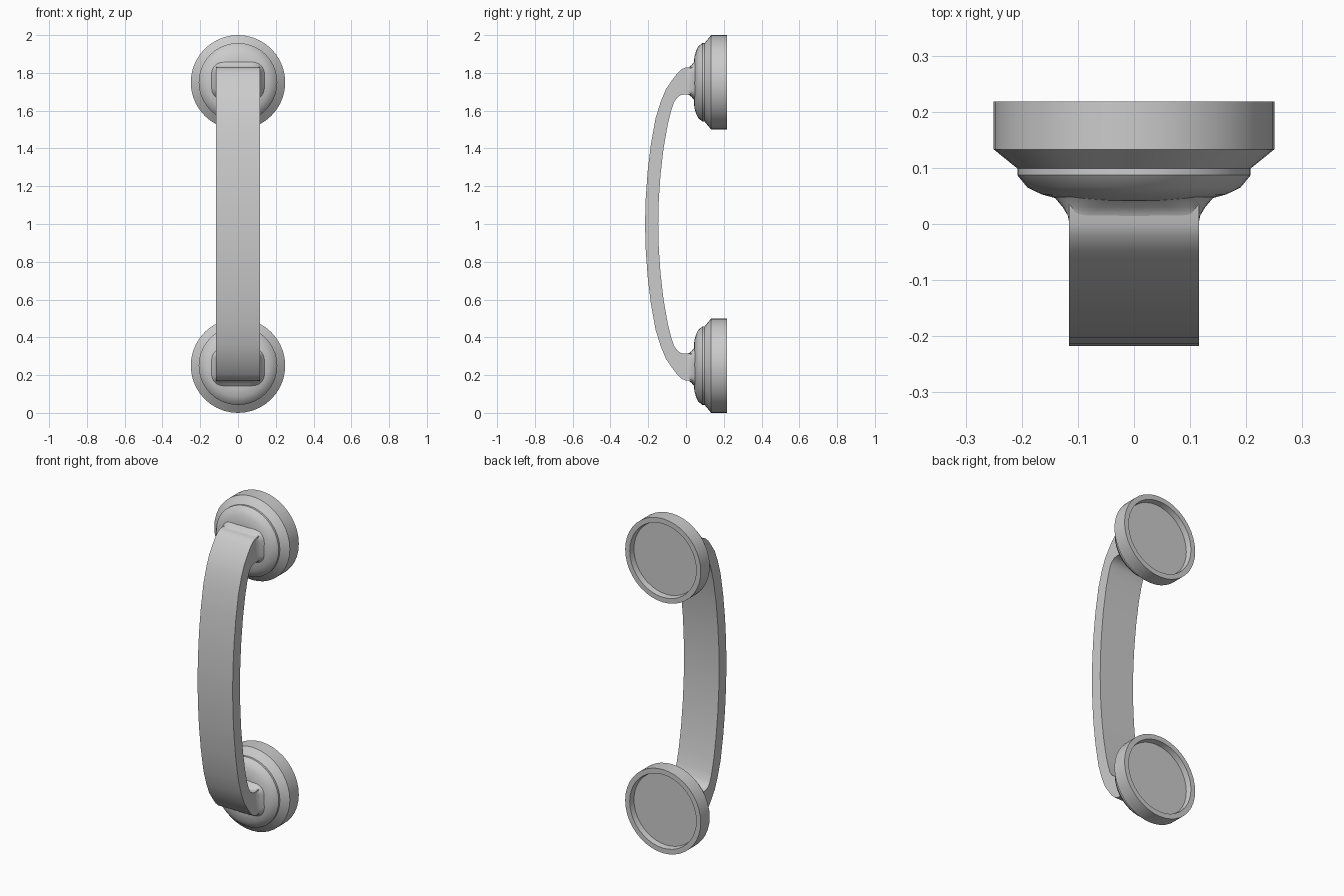
import bpy, bmesh, math

if "Cube" in bpy.data.objects:
    bpy.data.objects.remove(bpy.data.objects["Cube"])

SEG = 40


def finish(bm, name, angle=30):
    bmesh.ops.remove_doubles(bm, verts=bm.verts, dist=1e-5)
    bmesh.ops.recalc_face_normals(bm, faces=bm.faces)
    mesh = bpy.data.meshes.new(name)
    bm.to_mesh(mesh)
    bm.free()
    ob = bpy.data.objects.new(name, mesh)
    bpy.context.collection.objects.link(ob)
    bpy.ops.object.select_all(action='DESELECT')
    ob.select_set(True)
    bpy.context.view_layer.objects.active = ob
    bpy.ops.object.shade_smooth_by_angle(angle=math.radians(angle))
    return ob


def loft(bm, rings, caps=(True, True)):
    vs = [[bm.verts.new(p) for p in r] for r in rings]
    n = len(vs[0])
    for a, b in zip(vs, vs[1:]):
        for i in range(n):
            j = (i + 1) % n
            bm.faces.new((a[i], a[j], b[j], b[i]))
    if caps[0]:
        bm.faces.new(vs[0])
    if caps[1]:
        bm.faces.new(vs[-1])


def rounded_ring(y, zc, rx, rz, power):
    # superellipse ring: low power = boxy, 1 = ellipse
    pts = []
    for i in range(SEG):
        a = 2 * math.pi * i / SEG
        c, s = math.cos(a), math.sin(a)
        pts.append((rx * math.copysign(abs(c) ** power, c), y,
                    zc + rz * math.copysign(abs(s) ** power, s)))
    return pts


# Stepped round mounting plate with a recessed back: (y, radius)
PLATE = [(0.042, 0.115), (0.046, 0.14), (0.053, 0.165), (0.065, 0.19),
         (0.087, 0.208), (0.099, 0.208), (0.133, 0.25), (0.218, 0.25),
         (0.218, 0.22), (0.185, 0.215)]
# Flared neck between strap and plate: (y, half width, half height, power)
NECK = [(0.0, 0.115, 0.070, 0.12), (0.015, 0.118, 0.073, 0.2),
        (0.03, 0.127, 0.085, 0.4), (0.048, 0.142, 0.108, 0.6)]

for name, side in (("lower", -1), ("upper", 1)):
    zc = 1 + side * 0.75
    bm = bmesh.new()
    loft(bm, [rounded_ring(y, zc, r, r, 1) for y, r in PLATE])
    finish(bm, name + "_mounting_plate")
    bm = bmesh.new()
    loft(bm, [rounded_ring(y, 1 + side * 0.757, rx, rz, p) for y, rx, rz, p in NECK])
    finish(bm, name + "_flared_neck", 40)

# Bowed flat strap, upper half: (outer y, outer z, inner y, inner z)
HALF = [(-0.217, 1.0, -0.147, 1.0), (-0.213, 1.14, -0.144, 1.13),
        (-0.203, 1.28, -0.135, 1.26), (-0.186, 1.42, -0.119, 1.40),
        (-0.161, 1.56, -0.096, 1.53), (-0.133, 1.65, -0.078, 1.60),
        (-0.106, 1.714, -0.063, 1.645), (-0.073, 1.762, -0.048, 1.668),
        (-0.047, 1.797, -0.028, 1.682), (-0.022, 1.820, -0.012, 1.686),
        (0.0, 1.829, 0.0, 1.686), (0.05, 1.832, 0.05, 1.684)]
stations = [(a, 2 - b, c, 2 - d) for a, b, c, d in reversed(HALF[1:])] + HALF
W = 0.116
bm = bmesh.new()
loft(bm, [[(-W, oy, oz), (W, oy, oz), (W, iy, iz), (-W, iy, iz)]
          for oy, oz, iy, iz in stations])
finish(bm, "handle_strap")
